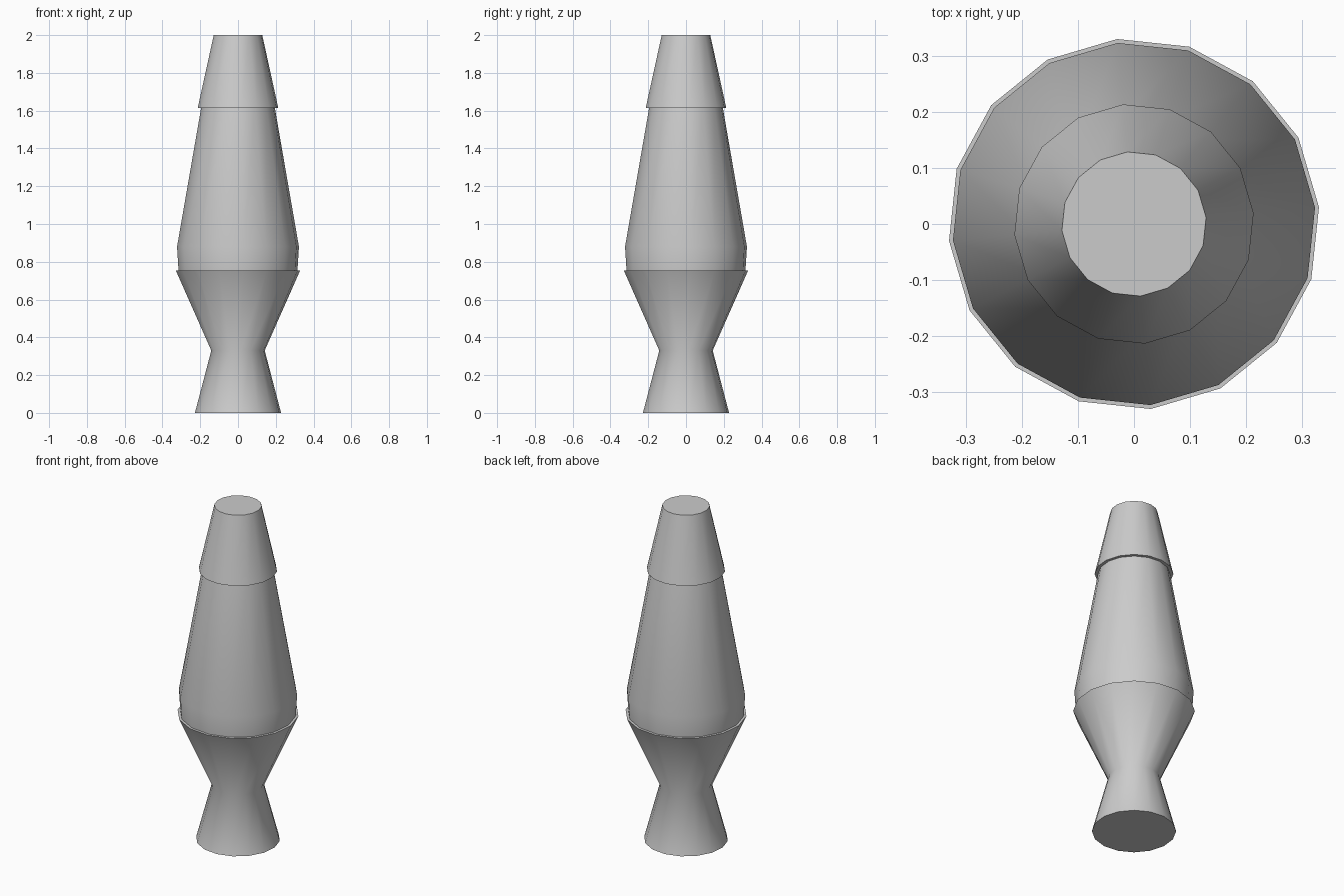
import bpy
import bmesh
from math import cos, sin, radians, tau

SIDES = 16
TURN = radians(5.2)

cube = bpy.data.objects.get("Cube")
if cube:
    bpy.data.objects.remove(cube, do_unlink=True)

# One plain grey for the whole lamp
grey = bpy.data.materials.new("grey")
grey.use_nodes = True
colour = (0.6, 0.6, 0.6, 1)
grey.diffuse_color = colour
grey.node_tree.nodes["Principled BSDF"].inputs["Base Color"].default_value = colour


def lathe(name, profile):
    """Closed turned part from (radius, height) pairs, bottom to top."""
    bm = bmesh.new()
    rings = []
    for r, z in profile:
        angles = [TURN + tau * i / SIDES for i in range(SIDES)]
        rings.append([bm.verts.new((r * cos(a), r * sin(a), z)) for a in angles])
    for low, high in zip(rings, rings[1:]):
        for i in range(SIDES):
            j = (i + 1) % SIDES
            bm.faces.new((low[i], low[j], high[j], high[i]))
    bm.faces.new(rings[0][::-1])
    bm.faces.new(rings[-1])
    mesh = bpy.data.meshes.new(name)
    bm.to_mesh(mesh)
    bm.free()
    mesh.materials.append(grey)
    obj = bpy.data.objects.new(name, mesh)
    bpy.context.collection.objects.link(obj)
    bpy.ops.object.select_all(action="DESELECT")
    obj.select_set(True)
    bpy.context.view_layer.objects.active = obj
    bpy.ops.object.shade_smooth_by_angle(angle=radians(50))
    return obj


# Hourglass stand, tapered bottle and cap
lathe("lamp_base", [(0.229, 0), (0.142, 0.33), (0.331, 0.755)])
lathe("glass_bottle", [(0.316, 0.75), (0.324, 0.88), (0.195, 1.62)])
lathe("lamp_cap", [(0.214, 1.615), (0.129, 2)])
